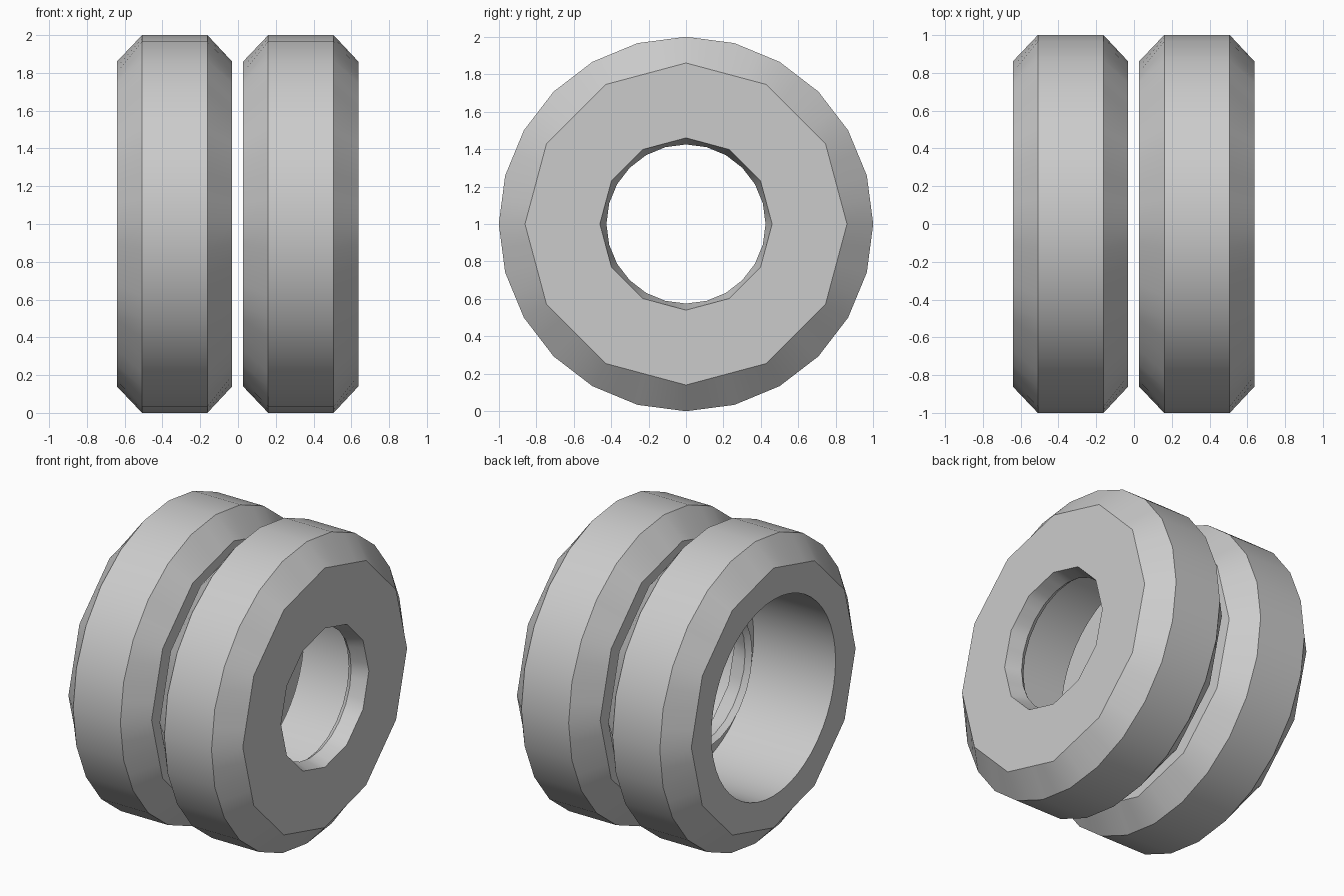
import bpy
import bmesh
from math import pi, cos, sin, radians

if "Cube" in bpy.data.objects:
    bpy.data.objects.remove(bpy.data.objects["Cube"], do_unlink=True)

SEGMENTS = 48

grey = bpy.data.materials.new("plain grey")
grey.use_nodes = True
color = (0.6, 0.6, 0.6, 1)
grey.diffuse_color = color
grey.node_tree.nodes["Principled BSDF"].inputs["Base Color"].default_value = color


def polygon_radius(radius, sides, angle):
    """Distance from the centre to the edge of a regular polygon."""
    step = 2 * pi / sides
    return radius * cos(step / 2) / cos(angle % step - step / 2)


def lathe(name, profile, x):
    """Turn a closed profile of (x, radius, sides) around the x axis."""
    bm = bmesh.new()
    rings = []
    for px, radius, sides in profile:
        ring = []
        for i in range(SEGMENTS):
            a = 2 * pi * i / SEGMENTS
            r = polygon_radius(radius, sides, a + 1e-6)
            ring.append(bm.verts.new((px, r * sin(a), r * cos(a))))
        rings.append(ring)
    for k, ring in enumerate(rings):
        following = rings[(k + 1) % len(rings)]
        for i in range(SEGMENTS):
            j = (i + 1) % SEGMENTS
            bm.faces.new((ring[i], ring[j], following[j], following[i]))
    bmesh.ops.recalc_face_normals(bm, faces=bm.faces)
    mesh = bpy.data.meshes.new(name)
    bm.to_mesh(mesh)
    bm.free()
    mesh.materials.append(grey)
    obj = bpy.data.objects.new(name, mesh)
    bpy.context.collection.objects.link(obj)
    obj.location = (x, 0, 1)
    bpy.ops.object.select_all(action="DESELECT")
    obj.select_set(True)
    bpy.context.view_layer.objects.active = obj
    bpy.ops.object.shade_smooth_by_angle(angle=radians(30))
    return obj


wheel_profile = [
    # Bevelled tread
    (-0.305, 0.86, 12), (-0.172, 1.0, 24), (0.174, 1.0, 24), (0.305, 0.86, 12),
    # Hub hole with an inward lip
    (0.305, 0.46, 12), (0.20, 0.425, 24), (0.165, 0.45, 24), (0.295, 0.48, 12),
    # Deep round bore behind the thin hub plate
    (0.295, 0.65, 48), (-0.305, 0.65, 48),
]

# Two wheels side by side, both facing the same way
for name, x in (("left_wheel", 0.332), ("right_wheel", -0.336)):
    lathe(name, wheel_profile, x)
